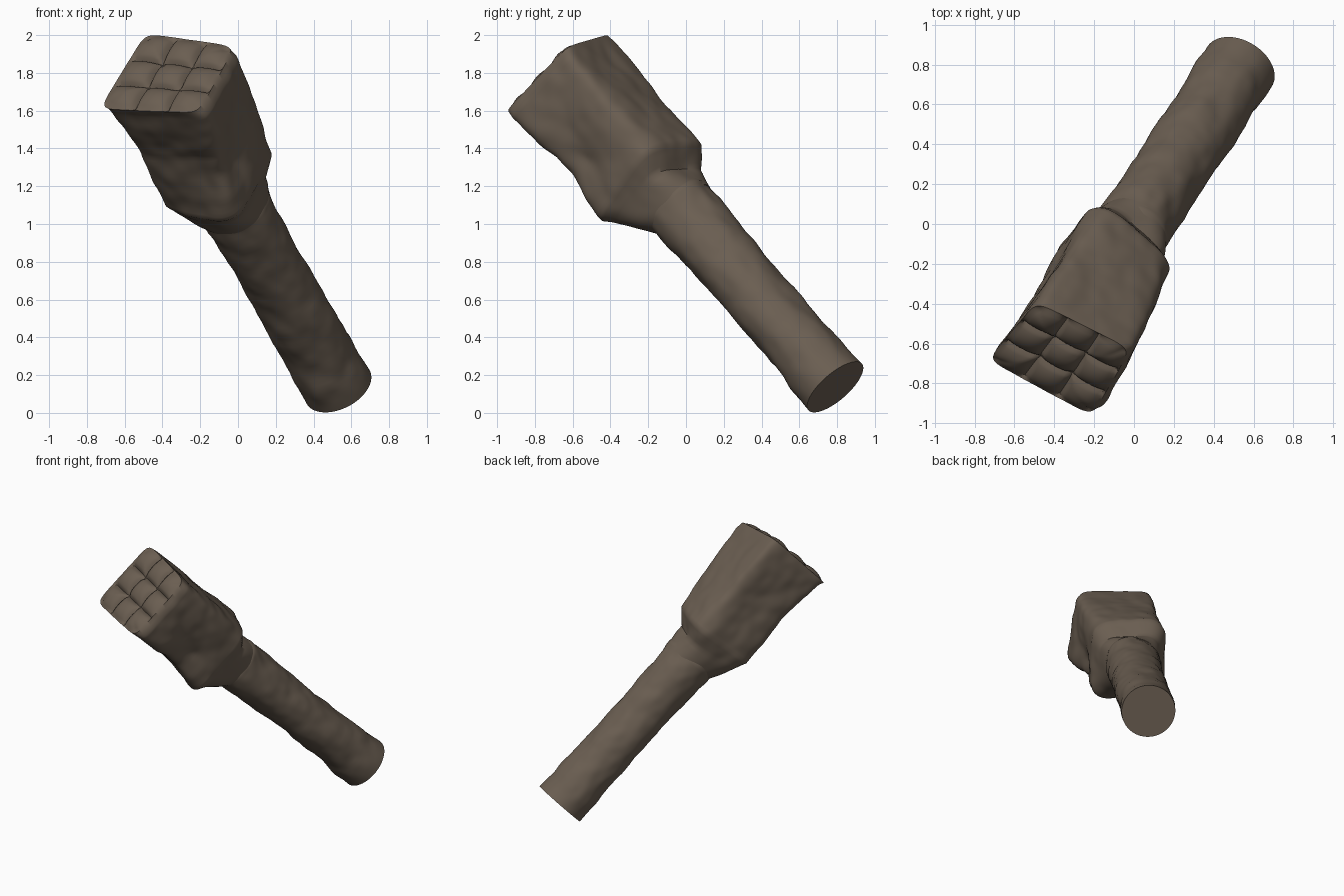
import bpy, bmesh, math
from mathutils import Vector, noise

if "Cube" in bpy.data.objects:
    bpy.data.objects.remove(bpy.data.objects["Cube"])

N = 36  # cells along each side of the square-based cross-section

# Main axis: from the centre of the handle end to the centre of the knobbly face
END = Vector((0.53, 0.79, 0.137))
FACE = Vector((-0.35, -0.66, 1.78))
AXIS = (FACE - END).normalized()
U = Vector((0.46, -0.21, -0.07))
U = (U - AXIS * U.dot(AXIS)).normalized()
V = U.cross(AXIS).normalized()
if V.z < 0:
    V = -V

mat = bpy.data.materials.new("dull brown stone")
mat.diffuse_color = (0.145, 0.112, 0.083, 1)
mat.use_nodes = True
mat.node_tree.nodes["Principled BSDF"].inputs["Base Color"].default_value = mat.diffuse_color


def square_ring():
    """Perimeter of the N x N grid as (i, j) indices."""
    return ([(i, 0) for i in range(N)] + [(N, j) for j in range(N)] +
            [(i, N) for i in range(N, 0, -1)] + [(0, j) for j in range(N, 0, -1)])


def rounded(i, j, n):
    """Grid index to a point in a rounded square of exponent n."""
    p, q = 2 * i / N - 1, 2 * j / N - 1
    m = max(abs(p), abs(q))
    if m < 1e-6:
        return 0.0, 0.0
    f = m / (abs(p) ** n + abs(q) ** n) ** (1 / n)
    return p * f, q * f


def place(corners, a, b):
    """Bilinear map; corners are top left, top right, bottom left, bottom right."""
    tl, tr, bl, br = corners
    return ((tl * (1 - a) + tr * (1 + a)) * (1 + b) + (bl * (1 - a) + br * (1 + a)) * (1 - b)) / 4


def disc(t, ru, rv):
    """Round section; the axis drifts slightly sideways towards the neck."""
    c = END + AXIS * t - U * (0.028 * t)
    return [c + U * (su * ru) + V * (sv * rv) for su, sv in ((-1, 1), (1, 1), (-1, -1), (1, -1))]


def quad(scale, *pts):
    pts = [Vector(p) for p in pts]
    c = sum(pts, Vector()) / 4
    return [c + (p - c) * scale for p in pts]


def loft(name, stations, lump, first_cap=None, last_cap=None):
    """Skin stations of (corners, roundness, steps to next), capping both ends with grids."""
    bm = bmesh.new()
    ring = square_ring()
    sections = []
    for (c0, n0, steps), (c1, n1, _) in zip(stations, stations[1:]):
        for k in range(steps):
            s = k / steps
            sections.append(([p.lerp(q, s) for p, q in zip(c0, c1)], n0 + (n1 - n0) * s))
    sections.append((stations[-1][0], stations[-1][1]))
    rows = []
    for k, (corners, n) in enumerate(sections):
        centre = sum(corners, Vector()) / 4
        row = {}
        for ij in ring:
            p = place(corners, *rounded(*ij, n))
            out = (p - centre).normalized()
            p += out * lump(p) * min(1, k / 4, (len(sections) - 1 - k) / 4 + 0.3)
            row[ij] = bm.verts.new(p)
        rows.append(row)
    for r0, r1 in zip(rows, rows[1:]):
        for a, b in zip(ring, ring[1:] + ring[:1]):
            bm.faces.new((r0[a], r0[b], r1[b], r1[a]))
    for row, (corners, n), height in ((rows[0], sections[0], first_cap),
                                      (rows[-1], sections[-1], last_cap)):
        grid = dict(row)
        for i in range(1, N):
            for j in range(1, N):
                p = place(corners, *rounded(i, j, n))
                grid[i, j] = bm.verts.new(p + AXIS * (height(i, j) if height else 0))
        for i in range(N):
            for j in range(N):
                bm.faces.new((grid[i, j], grid[i + 1, j], grid[i + 1, j + 1], grid[i, j + 1]))
    bmesh.ops.recalc_face_normals(bm, faces=bm.faces)
    me = bpy.data.meshes.new(name)
    bm.to_mesh(me)
    bm.free()
    me.materials.append(mat)
    ob = bpy.data.objects.new(name, me)
    bpy.context.collection.objects.link(ob)
    bpy.ops.object.select_all(action='DESELECT')
    ob.select_set(True)
    bpy.context.view_layer.objects.active = ob
    bpy.ops.object.shade_smooth_by_angle(angle=math.radians(45))


def handle_lump(p):
    return 0.012 * noise.noise(p * 5) + 0.006 * noise.noise(p * 13)


def head_lump(p):
    dent = math.exp(-((p - Vector((-0.06, -0.56, 1.32))).length / 0.14) ** 2)
    return 0.012 * noise.noise(p * 4) + 0.008 * noise.noise(p * 11) - 0.05 * dent


def knobs(i, j):
    """Three by three domed knobs with grooves between them."""
    third = N / 3
    dome = abs(math.sin(math.pi * i / third) * math.sin(math.pi * j / third)) ** 0.45
    return 0.05 * dome - 0.02


# Handle: slightly uneven round bar, flat at its lower end
loft("handle", [
    (disc(0, 0.19, 0.187), 2, 14),
    (disc(0.45, 0.187, 0.17), 2, 14),
    (disc(0.85, 0.185, 0.168), 2, 14),
    (disc(1.25, 0.187, 0.19), 2, 6),
    (disc(1.38, 0.19, 0.195), 2, 4),
    (disc(1.5, 0.13, 0.13), 2, 1)], handle_lump)

# Head: square block that flares out of the neck and widens towards the knobbly face
loft("head", [
    (disc(1.35, 0.18, 0.185), 2.2, 5),
    (quad(1.1, (-0.13, 0.10, 1.29), (0.16, -0.17, 1.27), (-0.35, -0.12, 1.06), (-0.02, -0.38, 0.99)), 3.6, 5),
    (quad(1.14, (-0.17, 0.09, 1.42), (0.18, -0.20, 1.39), (-0.40, -0.18, 1.10), (-0.03, -0.46, 1.02)), 4.5, 16),
    (quad(1.09, (-0.32, -0.16, 1.71), (0.09, -0.41, 1.65), (-0.51, -0.42, 1.37), (-0.10, -0.71, 1.35)), 6, 16),
    (quad(1.08, (-0.46, -0.39, 1.97), (-0.01, -0.61, 1.89), (-0.69, -0.65, 1.61), (-0.18, -0.92, 1.57)), 9, 2),
    (quad(1.07, (-0.48, -0.41, 1.995), (-0.04, -0.63, 1.93), (-0.71, -0.68, 1.62), (-0.22, -0.945, 1.60)), 9, 1)],
    head_lump, last_cap=knobs)
